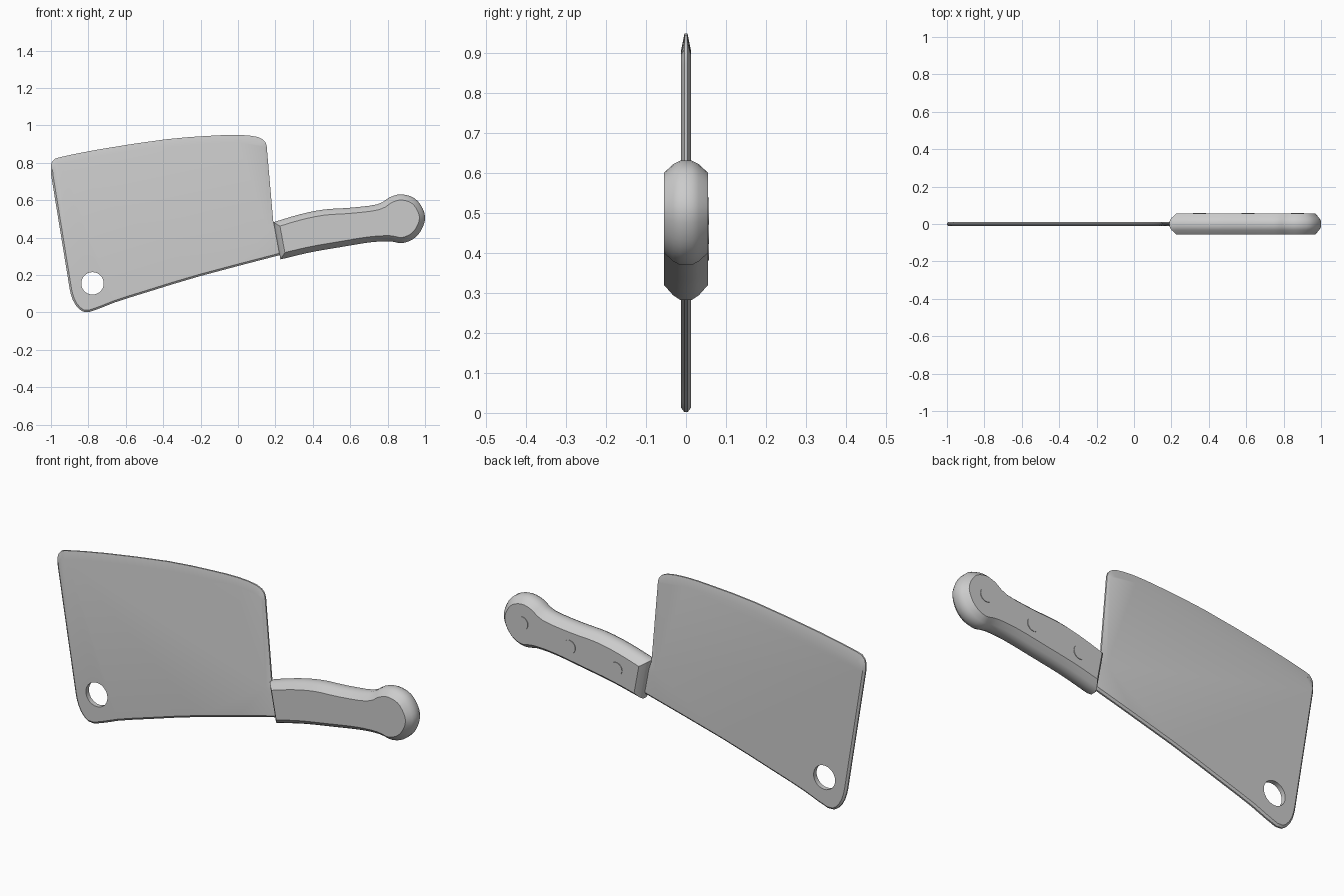
import bpy, bmesh, math
from mathutils import Vector, Matrix

cube = bpy.data.objects.get("Cube")
if cube:
    bpy.data.objects.remove(cube, do_unlink=True)

grey = bpy.data.materials.new("plain grey")
grey.use_nodes = True
colour = (0.6, 0.6, 0.6, 1)
grey.diffuse_color = colour
grey.node_tree.nodes["Principled BSDF"].inputs["Base Color"].default_value = colour


def smooth(points, steps=3):
    """Round a run of points with a Catmull-Rom spline."""
    p = [Vector(q) for q in points]
    p = [p[0]] + p + [p[-1]]
    out = []
    for a, b, c, d in zip(p, p[1:], p[2:], p[3:]):
        for i in range(steps):
            t = i / steps
            out.append(0.5 * (2 * b + (c - a) * t + (2 * a - 5 * b + 4 * c - d) * t ** 2
                              + (3 * b - a - 3 * c + d) * t ** 3))
    return out + [p[-1]]


def inset(outline, amount):
    """Move a clockwise outline inward; amount is a function of the normal."""
    out = []
    for i, p in enumerate(outline):
        e1 = (p - outline[i - 1]).normalized()
        e2 = (outline[(i + 1) % len(outline)] - p).normalized()
        n1, n2 = Vector((-e1.y, e1.x)), Vector((-e2.y, e2.x))
        miter = (n1 + n2) / max(0.4, 1 + n1.dot(n2))
        out.append(p - miter * amount(miter.normalized()))
    return out


def finish(name, bm, angle=30):
    bmesh.ops.recalc_face_normals(bm, faces=bm.faces)
    mesh = bpy.data.meshes.new(name)
    bm.to_mesh(mesh)
    bm.free()
    ob = bpy.data.objects.new(name, mesh)
    bpy.context.collection.objects.link(ob)
    mesh.materials.append(grey)
    shade(ob, angle)
    return ob


def shade(ob, angle):
    bpy.ops.object.select_all(action='DESELECT')
    ob.select_set(True)
    bpy.context.view_layer.objects.active = ob
    bpy.ops.object.shade_smooth_by_angle(angle=math.radians(angle))


def slab(name, outline, layers):
    """Loft inset copies of the outline across y, mirrored front to back."""
    bm = bmesh.new()
    layers = [(-y, f) for y, f in layers] + [(y, f) for y, f in reversed(layers)]
    rings = [[bm.verts.new((p.x, y, p.y)) for p in inset(outline, f)] for y, f in layers]
    n = len(outline)
    for a, b in zip(rings, rings[1:]):
        for i in range(n):
            j = (i + 1) % n
            bm.faces.new((a[i], a[j], b[j], b[i]))
    bm.faces.new(rings[0])
    bm.faces.new(rings[-1])
    return finish(name, bm)


def disc(name, x, y, z, radius, depth, segments):
    bm = bmesh.new()
    place = Matrix.Translation((x, y, z)) @ Matrix.Rotation(math.pi / 2, 4, 'X')
    bmesh.ops.create_cone(bm, cap_ends=True, segments=segments, radius1=radius,
                          radius2=radius, depth=depth, matrix=place)
    return finish(name, bm)


# Blade: curved cutting edge on top, tang running into the handle
cutting_edge = smooth([(-1, 0.74), (-1, 0.79), (-0.985, 0.815), (-0.95, 0.83), (-0.74, 0.872),
                       (-0.39, 0.925), (-0.15, 0.944), (0, 0.949), (0.105, 0.938),
                       (0.147, 0.91), (0.155, 0.87)], 2)
tang = [Vector(p) for p in ((0.19, 0.47), (0.26, 0.46), (0.28, 0.33), (0.227, 0.307))]
spine = smooth([(0.2, 0.3), (-0.206, 0.193), (-0.473, 0.112), (-0.66, 0.053), (-0.794, 0.002),
                (-0.85, 0.018), (-0.885, 0.07), (-0.9, 0.125)], 2)
blade = slab("blade", cutting_edge + tang + spine,
             [(0.012, lambda n: 0.01 + 0.03 * max(0, n.y)),
              (0.004, lambda n: 0)])

# Hanging hole
cutter = disc("hole_cutter", -0.778, 0, 0.155, 0.06, 0.2, 28)
cutter.hide_render = True
cut = blade.modifiers.new("hole", 'BOOLEAN')
cut.operation = 'DIFFERENCE'
cut.object = cutter
bpy.context.view_layer.objects.active = blade
bpy.ops.object.modifier_apply(modifier=cut.name)
bpy.data.objects.remove(cutter, do_unlink=True)
shade(blade, 30)

# Handle: wavy grip with a rounded knob and softened edges
grip = smooth([(0.19, 0.482), (0.33, 0.524), (0.46, 0.55), (0.596, 0.559), (0.746, 0.578),
               (0.81, 0.615), (0.874, 0.631), (0.944, 0.61), (0.987, 0.556), (1, 0.497),
               (0.976, 0.433), (0.933, 0.39), (0.874, 0.37), (0.81, 0.38), (0.703, 0.374),
               (0.543, 0.348), (0.382, 0.32), (0.227, 0.283)])
slab("handle", grip, [(0.055, lambda n: 0.03),
                      (0.032, lambda n: 0.009),
                      (0.015, lambda n: 0)])

# Rivets on the back face
for i, (x, z) in enumerate(((0.35, 0.415), (0.61, 0.457), (0.874, 0.505))):
    disc(f"rivet_{i + 1}", x, 0.054, z, 0.034, 0.008, 20)
